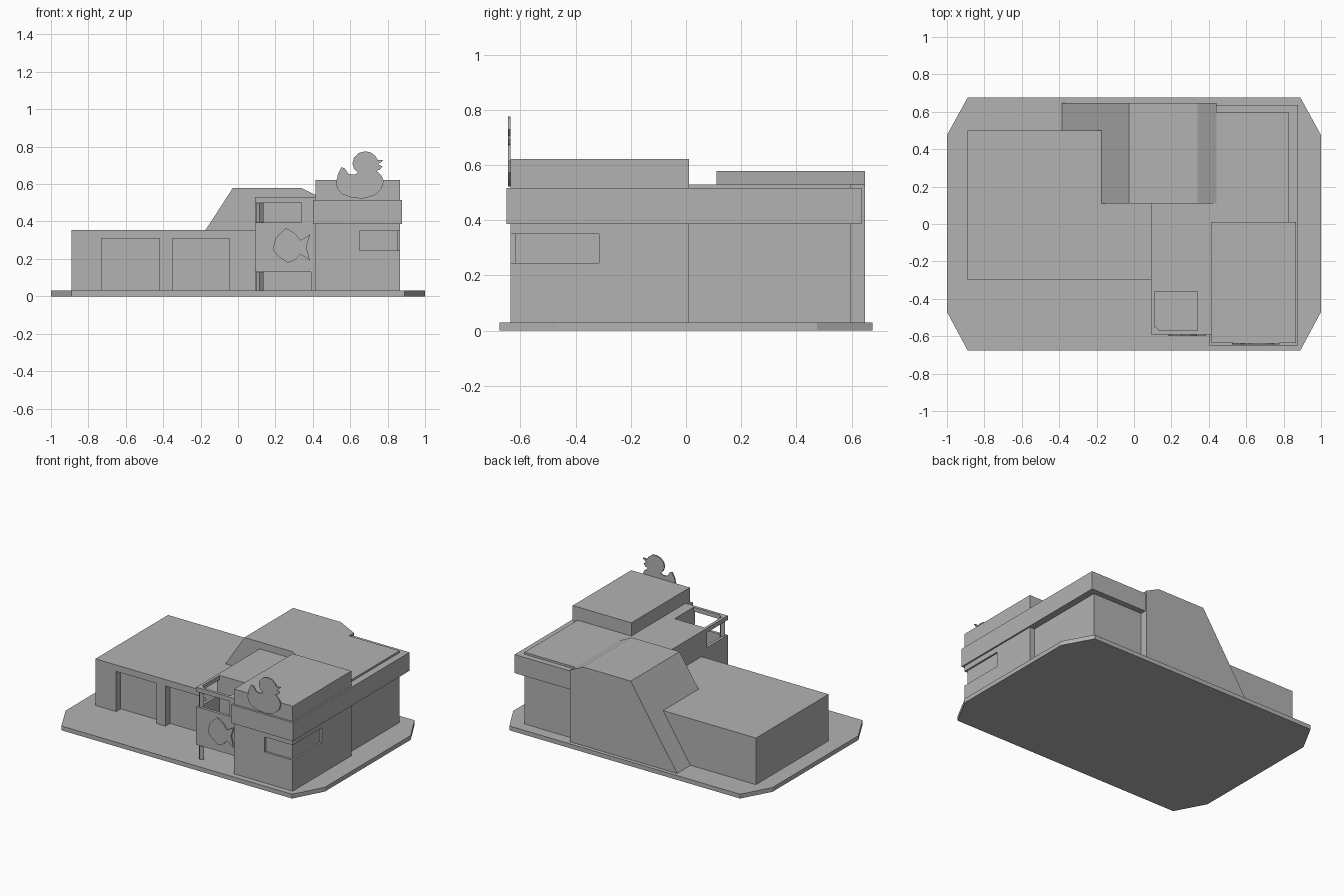
import bpy, bmesh, math
from mathutils import Vector

if "Cube" in bpy.data.objects:
    bpy.data.objects.remove(bpy.data.objects["Cube"])

grey = bpy.data.materials.new("plain grey")
grey.diffuse_color = (0.45, 0.45, 0.45, 1)
grey.use_nodes = True
grey.node_tree.nodes["Principled BSDF"].inputs["Base Color"].default_value = grey.diffuse_color


def prism(name, pts, lo, hi, axis="z"):
    """Extrude a 2D outline along z (points are x,y) or along y (points are x,z)."""
    bm = bmesh.new()
    place = (lambda p: (p[0], p[1], lo)) if axis == "z" else (lambda p: (p[0], lo, p[1]))
    face = bm.faces.new([bm.verts.new(place(p)) for p in pts])
    ext = bmesh.ops.extrude_face_region(bm, geom=[face])
    step = Vector((0, 0, hi - lo)) if axis == "z" else Vector((0, hi - lo, 0))
    bmesh.ops.translate(bm, vec=step, verts=[v for v in ext["geom"] if isinstance(v, bmesh.types.BMVert)])
    bmesh.ops.recalc_face_normals(bm, faces=bm.faces)
    mesh = bpy.data.meshes.new(name)
    bm.to_mesh(mesh)
    bm.free()
    obj = bpy.data.objects.new(name, mesh)
    mesh.materials.append(grey)
    bpy.context.collection.objects.link(obj)
    return obj


def box(name, x, y, z):
    return prism(name, [(x[0], y[0]), (x[1], y[0]), (x[1], y[1]), (x[0], y[1])], *z)


def cut(obj, name, x, y, z):
    cutter = box(name, x, y, z)
    cutter.hide_render = True
    cutter.hide_viewport = True
    cutter.display_type = "WIRE"
    mod = obj.modifiers.new(name, "BOOLEAN")
    mod.operation = "DIFFERENCE"
    mod.solver = "EXACT"
    mod.object = cutter


# Ground slab with clipped corners
prism("ground_slab", [(-0.89, -0.675), (0.89, -0.675), (1, -0.47), (1, 0.475),
                      (0.89, 0.675), (-0.89, 0.675), (-1, 0.475), (-1, -0.47)], 0, 0.03)

# Garage wing with two recessed doors
garage = box("garage", (-0.89, 0.092), (-0.30, 0.50), (0.03, 0.355))
for i, x in enumerate([(-0.73, -0.42), (-0.35, -0.045)]):
    cut(garage, f"garage_door_cutter_{i + 1}", x, (-0.40, -0.25), (0.02, 0.31))

# Sloped hall behind
prism("sloped_hall", [(-0.385, 0.03), (0.44, 0.03), (0.44, 0.53), (0.34, 0.578), (-0.028, 0.578)],
      0.11, 0.648, "y")

# Central block and rear wing
box("central_block", (0.09, 0.45), (-0.36, 0.12), (0.03, 0.53))
box("rear_wing", (0.43, 0.83), (0.0, 0.595), (0.03, 0.53))

# Corner tower, its corner window and the overhanging band
tower = box("corner_tower", (0.415, 0.867), (-0.635, 0.01), (0.03, 0.622))
cut(tower, "front_window_cutter", (0.65, 0.90), (-0.70, -0.62), (0.245, 0.35))
cut(tower, "side_window_cutter", (0.855, 0.90), (-0.70, -0.315), (0.245, 0.35))
box("overhang_band", (0.402, 0.878), (-0.65, 0.635), (0.387, 0.516))

# Porch: open roof frame, hanging panels, side wall and post
roof = box("porch_roof", (0.09, 0.43), (-0.59, -0.36), (0.50, 0.53))
cut(roof, "porch_roof_cutter", (0.11, 0.34), (-0.57, -0.36), (0.4, 0.6))
box("porch_front_panel", (0.09, 0.416), (-0.59, -0.57), (0.13, 0.395))
box("porch_left_panel", (0.09, 0.11), (-0.57, -0.36), (0.13, 0.395))
box("porch_side_wall", (0.34, 0.43), (-0.585, -0.36), (0.13, 0.50))
box("porch_lower_wall", (0.39, 0.43), (-0.585, -0.36), (0.03, 0.13))
prism("porch_post", [(0.115 + 0.02 * math.cos(a * math.pi / 2), -0.567 + 0.02 * math.sin(a * math.pi / 2))
                     for a in range(4)], 0.03, 0.53)

# Duck-shaped rooftop plate
duck = [(.553, .690), (.535, .655), (.525, .61), (.53, .575), (.56, .545), (.61, .527), (.67, .522),
        (.73, .54), (.768, .575), (.779, .615), (.768, .645), (.738, .672), (.758, .676), (.772, .695),
        (.75, .705), (.779, .73), (.746, .73), (.735, .75), (.71, .769), (.68, .775), (.645, .766),
        (.62, .742), (.612, .71), (.622, .68), (.643, .66), (.62, .65), (.59, .655), (.57, .685)]
prism("duck_plate", duck, -0.645, -0.635, "y")

# Fish-shaped emblem on the porch panel
fish = [(.20, .31), (.185, .25), (.22, .21), (.265, .18), (.30, .19), (.335, .225), (.385, .19),
        (.365, .265), (.385, .33), (.335, .30), (.30, .34), (.255, .365), (.225, .335)]
prism("fish_emblem", fish, -0.599, -0.59, "y")
